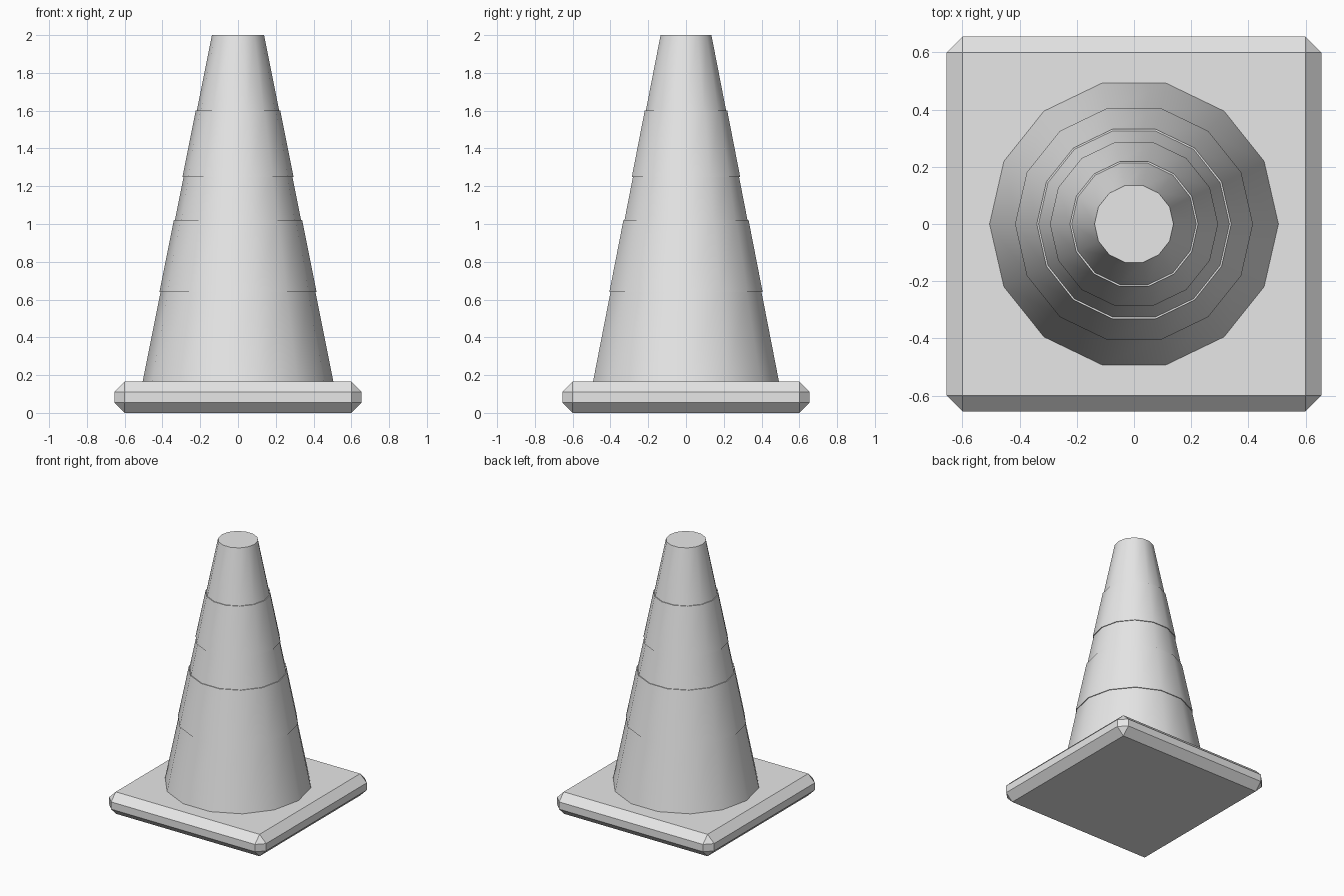
import bpy, bmesh, math

if "Cube" in bpy.data.objects:
    bpy.data.objects.remove(bpy.data.objects["Cube"])

# Single plain material
COLOUR = (0.8, 0.8, 0.8, 1)
grey = bpy.data.materials.new("light grey")
grey.use_nodes = True
grey.diffuse_color = COLOUR
grey.node_tree.nodes["Principled BSDF"].inputs["Base Color"].default_value = COLOUR

SIDES = 14
BASE_TOP, TOP = 0.165, 2.0
BASE_HALF, CHAMFER = 0.655, 0.055
LIP = 0.006


def add_object(name, bm):
    bmesh.ops.recalc_face_normals(bm, faces=bm.faces[:])
    mesh = bpy.data.meshes.new(name)
    bm.to_mesh(mesh)
    bm.free()
    mesh.materials.append(grey)
    obj = bpy.data.objects.new(name, mesh)
    bpy.context.collection.objects.link(obj)
    return obj


def cone_radius(z):
    return 0.505 - 0.2 * (z - BASE_TOP)


# Chamfered square base
bm = bmesh.new()
bmesh.ops.create_cube(bm, size=1)
for v in bm.verts:
    v.co.x *= 2 * BASE_HALF
    v.co.y *= 2 * BASE_HALF
    v.co.z = (v.co.z + 0.5) * BASE_TOP
bmesh.ops.bevel(bm, geom=bm.edges[:], offset=CHAMFER, segments=1,
                affect='EDGES', profile=0.5)
add_object("base", bm)

# Cone body with two slightly raised bands, as stacked rings
profile = [(cone_radius(BASE_TOP), BASE_TOP)]
for low, high in ((0.64, 1.02), (1.25, 1.6)):
    profile += [(cone_radius(low), low), (cone_radius(low) + LIP, low),
                (cone_radius(high) + LIP, high), (cone_radius(high), high)]
profile.append((cone_radius(TOP), TOP))

bm = bmesh.new()
rings = []
for r, z in profile:
    angles = [2 * math.pi * i / SIDES for i in range(SIDES)]
    rings.append([bm.verts.new((r * math.cos(a), r * math.sin(a), z)) for a in angles])
for lower, upper in zip(rings, rings[1:]):
    for i in range(SIDES):
        j = (i + 1) % SIDES
        bm.faces.new((lower[i], lower[j], upper[j], upper[i]))
bm.faces.new(rings[-1])
bm.faces.new(rings[0][::-1])
cone = add_object("cone_body", bm)

# Smooth round the cone, keeping the ledges and rim sharp
bpy.ops.object.select_all(action='DESELECT')
cone.select_set(True)
bpy.context.view_layer.objects.active = cone
bpy.ops.object.shade_smooth_by_angle(angle=math.radians(40))
